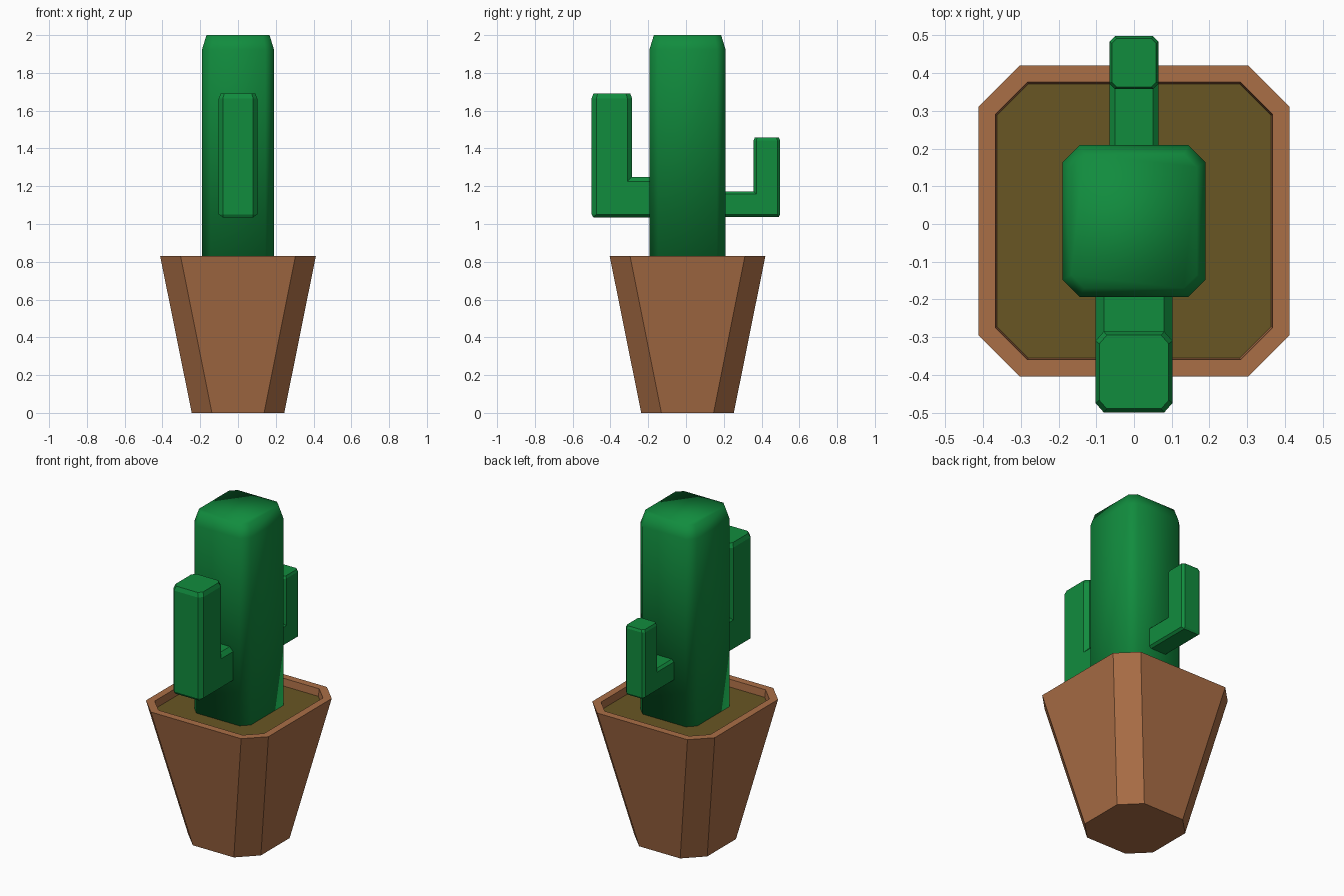
import bpy, bmesh

if "Cube" in bpy.data.objects:
    bpy.data.objects.remove(bpy.data.objects["Cube"])


def material(name, rgb):
    m = bpy.data.materials.new(name)
    m.diffuse_color = (*rgb, 1)
    m.use_nodes = True
    m.node_tree.nodes["Principled BSDF"].inputs["Base Color"].default_value = m.diffuse_color
    return m


TERRACOTTA = material("terracotta", (0.402, 0.156, 0.061))
GREEN = material("cactus green", (0.0056, 0.262, 0.048))
SOIL = material("soil brown", (0.138, 0.093, 0.017))


def octagon(hx, hy, cut, z, cy=0.008):
    """Rectangle with cut corners, as a ring at height z."""
    a, b = hx - cut, hy - cut
    pts = [(hx, -b), (hx, b), (a, hy), (-a, hy), (-hx, b), (-hx, -b), (-a, -hy), (a, -hy)]
    return [(x, y + cy, z) for x, y in pts]


def loft(name, rings, mat, smooth=False, cap_start=True, cap_end=True):
    """Skin a list of equal rings and cap the ends."""
    bm = bmesh.new()
    loops = [[bm.verts.new(p) for p in r] for r in rings]
    n = len(rings[0])
    for lo, hi in zip(loops, loops[1:]):
        for i in range(n):
            j = (i + 1) % n
            bm.faces.new((lo[i], lo[j], hi[j], hi[i]))
    if cap_start:
        bm.faces.new(loops[0][::-1])
    if cap_end:
        bm.faces.new(loops[-1])
    bmesh.ops.remove_doubles(bm, verts=bm.verts, dist=0.0005)
    if cap_start and cap_end:
        bmesh.ops.recalc_face_normals(bm, faces=bm.faces)
    for f in bm.faces:
        f.smooth = smooth
    me = bpy.data.meshes.new(name)
    bm.to_mesh(me)
    bm.free()
    me.materials.append(mat)
    ob = bpy.data.objects.new(name, me)
    bpy.context.collection.objects.link(ob)
    return ob


# Tapered pot with a rim and a recessed inside
SOIL_Z = 0.785
loft("pot", [octagon(0.245, 0.245, 0.107, 0),
             octagon(0.412, 0.412, 0.108, 0.83),
             octagon(0.368, 0.368, 0.085, 0.83),
             octagon(0.362, 0.362, 0.083, SOIL_Z - 0.02)], TERRACOTTA)

# Soil slab
loft("soil", [octagon(0.361, 0.361, 0.083, SOIL_Z - 0.015),
              octagon(0.367, 0.367, 0.085, SOIL_Z)], SOIL)

# Smooth trunk with a bevelled top
loft("trunk", [octagon(0.19, 0.201, 0.045, SOIL_Z - 0.01),
               octagon(0.19, 0.201, 0.045, 1.925),
               octagon(0.167, 0.178, 0.035, 2.0)], GREEN, smooth=True)


def arm(name, side, tip, inner, hx, z0, elbow, top, cx, cd, cz, nip):
    """L-shaped arm: an eight-sided section swept outwards, then up."""
    wy, wz = tip - inner, elbow - z0
    # section points: x, level from the outer side (0) to the inner side (3)
    sec = [(-hx + cx, 0), (hx - cx, 0), (hx, 1), (hx, 2),
           (hx - cx, 3), (-hx + cx, 3), (-hx, 2), (-hx, 1)]
    dy = [0, cd, wy - cd, wy]
    dz = [0, cz, wz - cd, wz]
    root = [(x, side * 0.15, z0 + dz[k]) for x, k in sec]
    bend_a = [(x, side * (tip - (nip if k == 0 else dy[k])), z0 + dz[k]) for x, k in sec]
    bend_b = [(x, side * (tip - dy[k]), z0 + (cz if k == 0 else dz[k])) for x, k in sec]
    upper = [(x, side * (tip - dy[k]), top - cd) for x, k in sec]
    # the tip shrinks slightly towards its middle
    mid = (tip + inner) / 2
    sx, sy = 1 - nip / hx, 1 - 2 * nip / wy
    cap = [(x * sx, side * (mid + (tip - dy[k] - mid) * sy), top) for x, k in sec]
    loft(name, [root, bend_a, bend_b, upper, cap], GREEN)


arm("front_arm", -1, 0.5, 0.285, 0.102, 1.035, 1.25, 1.69, 0.022, 0.025, 0.016, 0.01)
arm("back_arm", 1, 0.498, 0.358, 0.065, 1.038, 1.172, 1.457, 0.014, 0.014, 0.012, 0.006)
